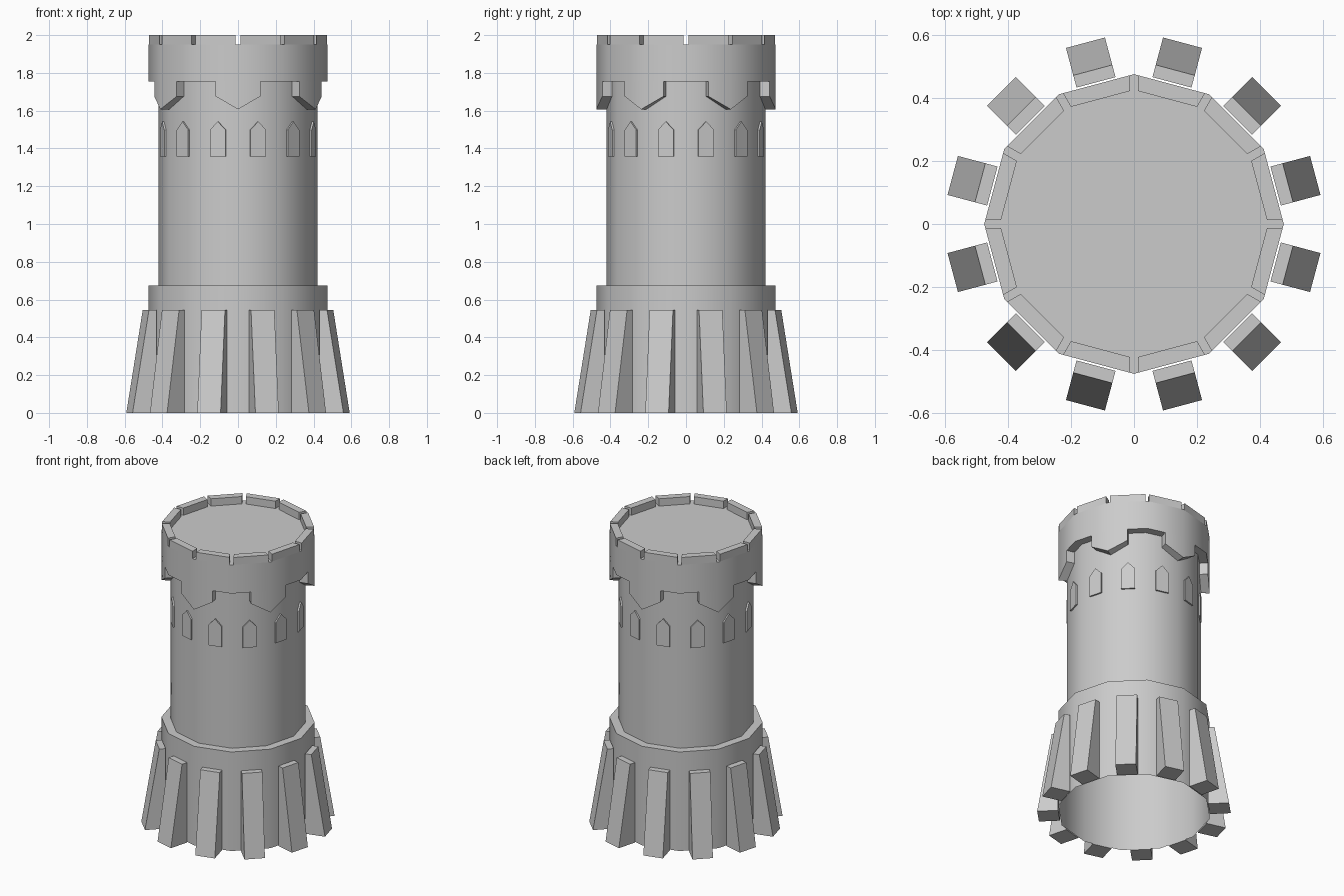
import bpy, bmesh
from math import sin, cos, pi, radians

if "Cube" in bpy.data.objects:
    bpy.data.objects.remove(bpy.data.objects["Cube"])

N = 12                      # sides of the tower
R, r = 0.475, 0.42          # wide and narrow radii (to the corners)
K = cos(pi / N)             # corner radius -> face distance


def polar(angle, out, side, z):
    """Point at distance `out` along an angle, shifted sideways."""
    c, s = cos(angle), sin(angle)
    return (c * out - s * side, s * out + c * side, z)


def prism(bm, a, b):
    """Closed solid between two matching rings of points."""
    va = [bm.verts.new(p) for p in a]
    vb = [bm.verts.new(p) for p in b]
    bm.faces.new(va)
    bm.faces.new(vb[::-1])
    n = len(va)
    for i in range(n):
        j = (i + 1) % n
        bm.faces.new((va[i], vb[i], vb[j], va[j]))


def finish(name, bm, smooth=False):
    bmesh.ops.recalc_face_normals(bm, faces=bm.faces)
    me = bpy.data.meshes.new(name)
    bm.to_mesh(me)
    bm.free()
    ob = bpy.data.objects.new(name, me)
    bpy.context.collection.objects.link(ob)
    if smooth:
        bpy.ops.object.select_all(action='DESELECT')
        ob.select_set(True)
        bpy.context.view_layer.objects.active = ob
        bpy.ops.object.shade_smooth_by_angle(angle=radians(35))
    return ob


# Tower body: stepped profile turned around z, open underneath
profile = [(R, 0), (R, 0.675), (r, 0.675), (r, 1.755), (R, 1.755), (R, 1.95)]
bm = bmesh.new()
rings = [[bm.verts.new(polar(2 * pi * i / N, rad, 0, z)) for i in range(N)]
         for rad, z in profile]
for lo, hi in zip(rings, rings[1:]):
    for i in range(N):
        j = (i + 1) % N
        bm.faces.new((lo[i], lo[j], hi[j], hi[i]))
bm.faces.new(rings[-1])
finish("tower_body", bm, True)

face_angles = [2 * pi * (i + 0.5) / N for i in range(N)]

# Buttresses: tapered wedges, one in front of each face
bm = bmesh.new()
for a in face_angles:
    side_shape = [(0.465, 0), (0.595, 0), (0.505, 0.545), (0.465, 0.545)]
    prism(bm, [polar(a, d, -0.064, z) for d, z in side_shape],
              [polar(a, d, 0.064, z) for d, z in side_shape])
finish("buttresses", bm)

# Windows: thin raised pointed panels
bm = bmesh.new()
arch = [(-0.043, 1.358), (0.043, 1.358), (0.043, 1.498), (0, 1.543), (-0.043, 1.498)]
for a in face_angles:
    prism(bm, [polar(a, r * K - 0.005, s, z) for s, z in arch],
              [polar(a, r * K + 0.01, s, z) for s, z in arch])
finish("windows", bm)

# Merlons: one per face, with a narrow slot at each corner
bm = bmesh.new()
slot = 0.0125 / K
for a in face_angles:
    wo, wi = R * sin(pi / N) - slot, 0.425 * sin(pi / N) - slot
    k = 0.0125 * sin(pi / N) * 0
    plan = [(R * K, -wo), (R * K, wo), (0.425 * K, wi), (0.425 * K, -wi)]
    prism(bm, [polar(a, d, s, 1.95) for d, s in plan],
              [polar(a, d, s, 2.0) for d, s in plan])
finish("merlons", bm)

# Hanging pointed tabs wrapping every second corner below the parapet
bm = bmesh.new()
for i in range(6):
    a = radians(30 + 60 * i)
    h = pi / N
    outline = [(-h, K, 1.676), (0, 1, 1.607), (h, K, 1.676),
               (h, K, 1.755), (0, 1, 1.755), (-h, K, 1.755)]
    for half in ((0, 1, 4, 5), (1, 2, 3, 4)):
        pts = [outline[q] for q in half]
        prism(bm, [polar(a + t, R * f, 0, z) for t, f, z in pts],
                  [polar(a + t, r * f, 0, z) for t, f, z in pts])
bmesh.ops.remove_doubles(bm, verts=bm.verts, dist=1e-5)
# drop the shared inner wall at the corner
inner = [f for f in bm.faces
         if all(abs(e.calc_length()) > 0 and len(e.link_faces) > 2 for e in f.edges)]
bmesh.ops.delete(bm, geom=inner, context='FACES_ONLY')
finish("parapet_tabs", bm, True)
